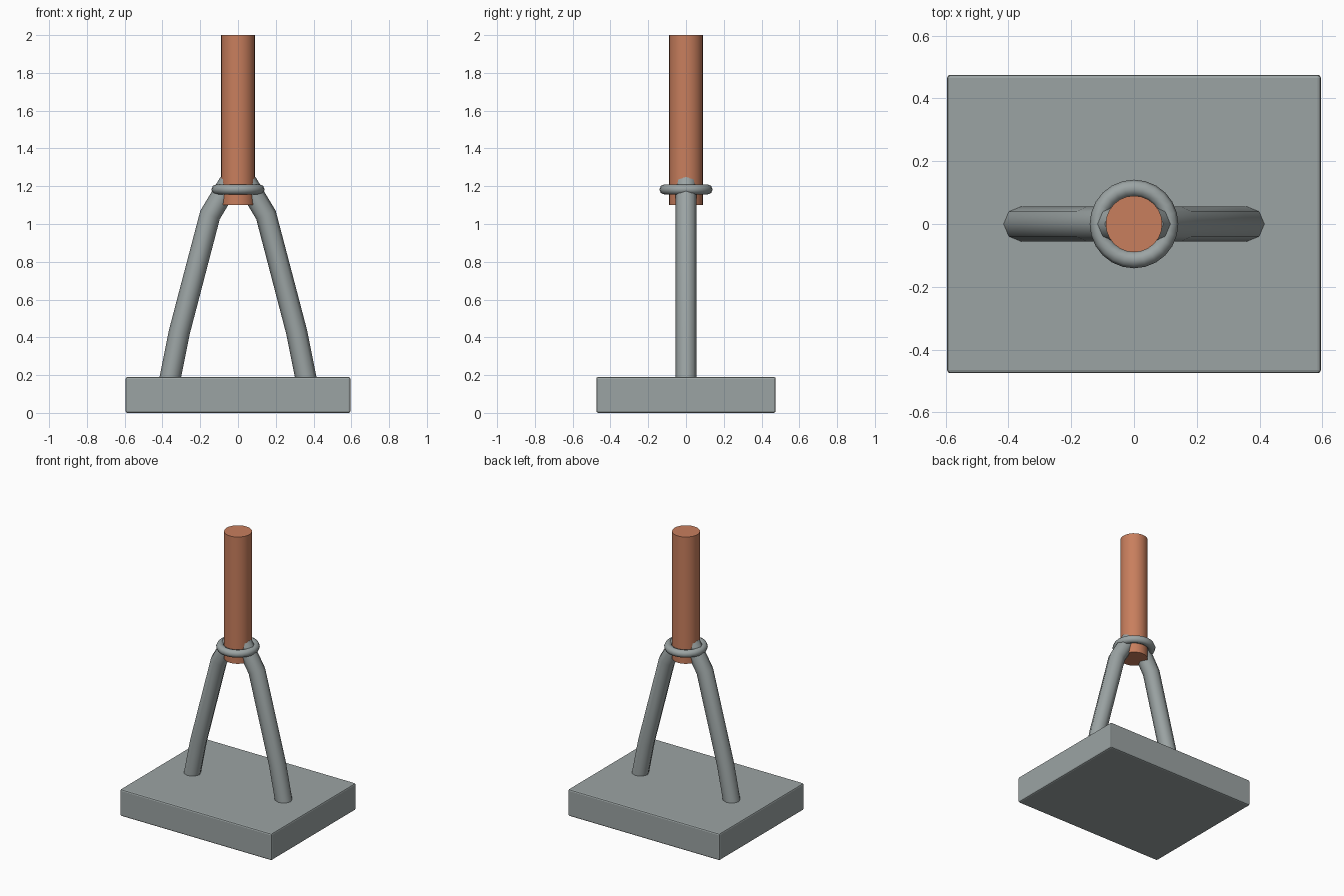
import bpy
from mathutils import Vector
from math import radians

cube = bpy.data.objects.get("Cube")
if cube:
    bpy.data.objects.remove(cube, do_unlink=True)


def make_material(name, rgb):
    mat = bpy.data.materials.new(name)
    mat.use_nodes = True
    color = (*rgb, 1)
    mat.diffuse_color = color
    mat.node_tree.nodes["Principled BSDF"].inputs["Base Color"].default_value = color
    return mat


steel = make_material("grey steel", (0.33, 0.37, 0.37))
copper = make_material("copper", (0.58, 0.21, 0.11))


def finish(name, mat, smooth=None):
    obj = bpy.context.object
    obj.name = name
    obj.data.materials.append(mat)
    if smooth:
        bpy.ops.object.shade_smooth_by_angle(angle=radians(smooth))
    return obj


# Base block with softened edges
bpy.ops.mesh.primitive_cube_add(size=1, location=(0, 0, 0.0975))
base = bpy.context.object
base.scale = (1.19, 0.95, 0.185)
base.location.z = 0.1
base.scale.z = 0.19
base.location.z = base.scale.z / 2
bpy.ops.object.transform_apply(location=False, rotation=False, scale=True)
bevel = base.modifiers.new("edge", "BEVEL")
bevel.width = 0.01
bevel.segments = 2
finish("base", steel)

# Upright rod
bpy.ops.mesh.primitive_cylinder_add(vertices=24, radius=0.09, depth=0.9,
                                    location=(0, 0, 1.55))
finish("rod", copper, 40)

# Collar ring round the rod
bpy.ops.mesh.primitive_torus_add(major_radius=0.114, minor_radius=0.027,
                                 major_segments=24, minor_segments=8,
                                 location=(0, 0, 1.183))
finish("collar_ring", steel, 60)


# Bent tube legs, mirrored left and right
def leg(name, side):
    path = [(0.366, 0.15), (0.31, 0.43), (0.148, 1.048), (0.045, 1.22)]
    curve = bpy.data.curves.new(name, "CURVE")
    curve.dimensions = "3D"
    curve.bevel_depth = 0.056
    curve.bevel_resolution = 2
    curve.use_fill_caps = True
    spline = curve.splines.new("POLY")
    spline.points.add(len(path) - 1)
    for point, (x, z) in zip(spline.points, path):
        point.co = Vector((side * x, 0, z, 1))
    obj = bpy.data.objects.new(name, curve)
    bpy.context.collection.objects.link(obj)
    bpy.ops.object.select_all(action="DESELECT")
    obj.select_set(True)
    bpy.context.view_layer.objects.active = obj
    bpy.ops.object.convert(target="MESH")
    finish(name, steel, 50)


leg("left_leg", 1)
leg("right_leg", -1)
